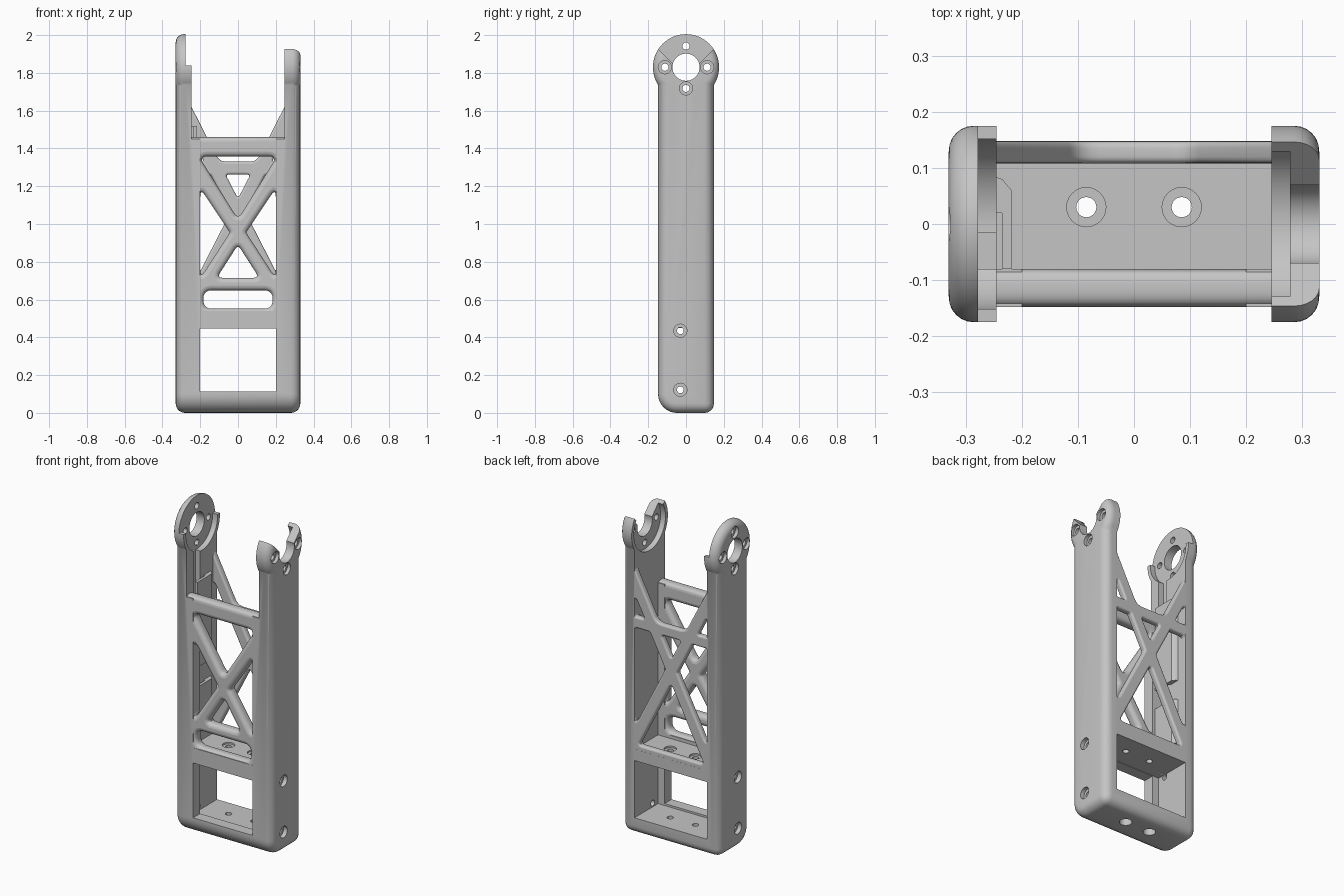
import bpy, bmesh, math
from mathutils import Matrix, Vector

if "Cube" in bpy.data.objects:
    bpy.data.objects.remove(bpy.data.objects["Cube"], do_unlink=True)

grey = bpy.data.materials.new("light grey")
grey.use_nodes = True
COLOR = (0.56, 0.56, 0.56, 1)
grey.diffuse_color = COLOR
grey.node_tree.nodes["Principled BSDF"].inputs["Base Color"].default_value = COLOR

RING_Z, RING_R = 1.83, 0.175


def make(name, bm):
    bmesh.ops.recalc_face_normals(bm, faces=bm.faces)
    mesh = bpy.data.meshes.new(name)
    bm.to_mesh(mesh)
    bm.free()
    mesh.materials.append(grey)
    ob = bpy.data.objects.new(name, mesh)
    bpy.context.collection.objects.link(ob)
    return ob


def box_bm(x, y, z):
    bm = bmesh.new()
    size = [b - a for a, b in (x, y, z)]
    mid = [(a + b) / 2 for a, b in (x, y, z)]
    bmesh.ops.create_cube(bm, size=1, matrix=Matrix.Translation(mid) @ Matrix.Diagonal((*size, 1)))
    return bm


def cylinder(name, axis, center, r, length, sides=40):
    bm = bmesh.new()
    rot = Matrix.Rotation(math.pi / 2, 4, "Y") if axis == "X" else Matrix()
    bmesh.ops.create_cone(bm, cap_ends=True, segments=sides, radius1=r, radius2=r,
                          depth=length, matrix=Matrix.Translation(center) @ rot)
    return make(name, bm)


def prism(name, points, vec):
    # extrude an outline along a vector
    bm = bmesh.new()
    face = bm.faces.new([bm.verts.new(p) for p in points])
    out = bmesh.ops.extrude_face_region(bm, geom=[face])
    moved = [v for v in out["geom"] if isinstance(v, bmesh.types.BMVert)]
    bmesh.ops.translate(bm, verts=moved, vec=vec)
    return make(name, bm)


def select(ob):
    bpy.ops.object.select_all(action="DESELECT")
    ob.select_set(True)
    bpy.context.view_layer.objects.active = ob


def apply_mod(ob, kind, **settings):
    mod = ob.modifiers.new(kind, kind)
    for key, value in settings.items():
        setattr(mod, key, value)
    bpy.context.view_layer.objects.active = ob
    bpy.ops.object.modifier_apply(modifier=mod.name)


def combine(ob, other, operation="DIFFERENCE"):
    apply_mod(ob, "BOOLEAN", object=other, operation=operation, solver="EXACT")
    bpy.data.objects.remove(other, do_unlink=True)


def cut_box(x, y, z):
    combine(body, make("cutter", box_bm(x, y, z)))


def cut_hole(axis, center, r, length, sides=24):
    combine(body, cylinder("cutter", axis, center, r, length, sides))


def fillet(points, r, steps=5):
    # round each corner of a closed outline
    result = []
    pts = [Vector(p) for p in points]
    for i, p in enumerate(pts):
        a, b = pts[i - 1] - p, pts[(i + 1) % len(pts)] - p
        half = a.angle(b) / 2
        reach = min(r / math.tan(half), a.length * .45, b.length * .45)
        start, end = p + a.normalized() * reach, p + b.normalized() * reach
        for k in range(steps + 1):
            t = k / steps
            result.append(start * (1 - t) ** 2 + p * 2 * t * (1 - t) + end * t * t)
    return result


def truss(name, outlines, y, soft):
    # plate in the x-z plane with openings and softened edges
    curve = bpy.data.curves.new(name, "CURVE")
    curve.dimensions, curve.fill_mode = "2D", "BOTH"
    curve.extrude = (y[1] - y[0]) / 2 - soft
    curve.bevel_depth, curve.bevel_resolution, curve.offset = soft, 3, -soft
    for points in outlines:
        spline = curve.splines.new("POLY")
        spline.points.add(len(points) - 1)
        for sp, p in zip(spline.points, points):
            sp.co = (p[0], p[1], 0, 1)
        spline.use_cyclic_u = True
    curve.materials.append(grey)
    ob = bpy.data.objects.new(name, curve)
    ob.location.y = (y[0] + y[1]) / 2
    ob.rotation_euler.x = math.pi / 2
    bpy.context.collection.objects.link(ob)
    select(ob)
    bpy.ops.object.convert(target="MESH")
    return bpy.context.object


def mirrored(points):
    return [(-x, z) for x, z in points]


# rounded body block, with a larger radius on the bottom front edge
bm = box_bm((-.33, .33), (-.148, .148), (0, RING_Z))
edge = [e for e in bm.edges if all(v.co.y < 0 and v.co.z < .1 for v in e.verts)]
bmesh.ops.bevel(bm, geom=edge, offset=.1, segments=8, profile=.5, affect="EDGES")
body = make("frame_body", bm)
apply_mod(body, "BEVEL", width=.05, segments=5, limit_method="ANGLE", angle_limit=math.radians(40))

# round joint ends on both arms
for side in (-1, 1):
    disc = cylinder("disc", "X", (side * .2875, 0, RING_Z), RING_R, .086, 64)
    bm = bmesh.new()
    bm.from_mesh(disc.data)
    rim = [e for e in bm.edges if all(v.co.x * side > .3 for v in e.verts)]
    bmesh.ops.bevel(bm, geom=rim, offset=.045, segments=6, profile=.5, affect="EDGES")
    bm.to_mesh(disc.data)
    bm.free()
    combine(body, disc, "UNION")

# gap between arms, inner cavity, lower bay and front windows
cut_box((-.245, .245), (-.3, .3), (1.45, 2.2))
cut_box((-.245, .245), (-.08, .3), (.52, 1.5))
cut_box((-.245, .245), (-.08, .3), (.1, .45))
cut_box((-.2, .2), (-.3, 0), (.112, .447))
cut_box((-.2, .2), (-.3, 0), (.54, 1.5))

# inner joint recesses, bearing holes and counterbored screw holes
for side in (-1, 1):
    cut_hole("X", (side * .228, 0, RING_Z), .152, .1, 48)
    cut_hole("X", (side * .3, 0, RING_Z), .072, .3, 40)
    for k in range(4):
        a = k * math.pi / 2
        y, z = .112 * math.cos(a), RING_Z + .112 * math.sin(a)
        cut_hole("X", (side * .3, y, z), .019, .2)
        cut_hole("X", (side * .36, y, z), .035, .1)
    for z in (.122, .435):
        cut_hole("X", (side * .3, -.03, z), .018, .2)
        cut_hole("X", (side * .355, -.03, z), .035, .1)

# cable channel down the right arm
cut_box((-.278, -.2), (-.08, -.015), (.6, 1.75))

# right collar is cut low, left joint is open at the top
cut_box((-.278, 0), (-.3, .3), (1.84, 2.2))
jaw = [(-.06, 1.84), (.06, 1.84), (.25, 2.03), (.25, 2.2), (-.25, 2.2), (-.25, 2.03)]
combine(body, prism("cutter", [(.1, y, z) for y, z in jaw], (.4, 0, 0)))

# screw holes in the bay shelf and the base
for x in (-.085, .085):
    cut_hole("Z", (x, .03, .3), .018, 1)
    cut_hole("Z", (x, .03, .54), .035, .06)
    cut_hole("Z", (x, .03, 0), .035, .08)

# front truss with its openings
side_gap = [(.2, 1.19), (.043, .955), (.2, .712)]
front_truss = truss("front_truss", [
    [(-.26, .505), (.26, .505), (.26, 1.46), (-.26, 1.46)],
    fillet([(-.207, 1.358), (.207, 1.358), (0, 1.025)], .025),
    fillet(side_gap, .014),
    fillet(mirrored(side_gap), .014),
    fillet([(0, .89), (.112, .715), (-.112, .715)], .018),
    fillet([(-.183, .552), (.183, .552), (.183, .649), (-.183, .649)], .06),
], (-.1475, -.08), .025)

# back truss, open in a V at the top
side_gap = [(.144, 1.26), (.245, 1.26), (.245, .662), (.041, 1.06)]
corner_gap = [(.18, 1.33), (.245, 1.33), (.245, 1.457)]
notch = fillet([(.5, 2.115), (.098, 1.33), (-.098, 1.33), (-.5, 2.115)], .06)[6:18]
back_truss = truss("back_truss", [
    [(-.275, .47), (.275, .47), (.275, 1.676)] + notch + [(-.275, 1.676)],
    fillet([(0, 1.135), (.066, 1.262), (-.066, 1.262)], .012),
    fillet(side_gap, .015),
    fillet(mirrored(side_gap), .015),
    fillet(corner_gap, .01),
    fillet(mirrored(corner_gap), .01),
    fillet([(0, .98), (.22, .55), (-.22, .55)], .015),
], (.108, .1475), .012)

parts = [body, front_truss, back_truss]

# cable guides on the inside of the right arm
guide = [(-.25, -.08), (-.25, .085), (-.235, .08), (-.218, .06), (-.218, -.08), (-.235, -.08),
         (-.235, .02), (-.245, .02)]
for z0, z1, label in ((.6, .88, "lower"), (1.0, 1.52, "upper")):
    parts.append(prism("cable_guide_" + label, [(x, y, z0) for x, y in guide[1:-1]] + [(-.25, .02, z0)],
                       (0, 0, z1 - z0)))

for ob in parts:
    select(ob)
    bpy.ops.object.shade_smooth_by_angle(angle=math.radians(32))
